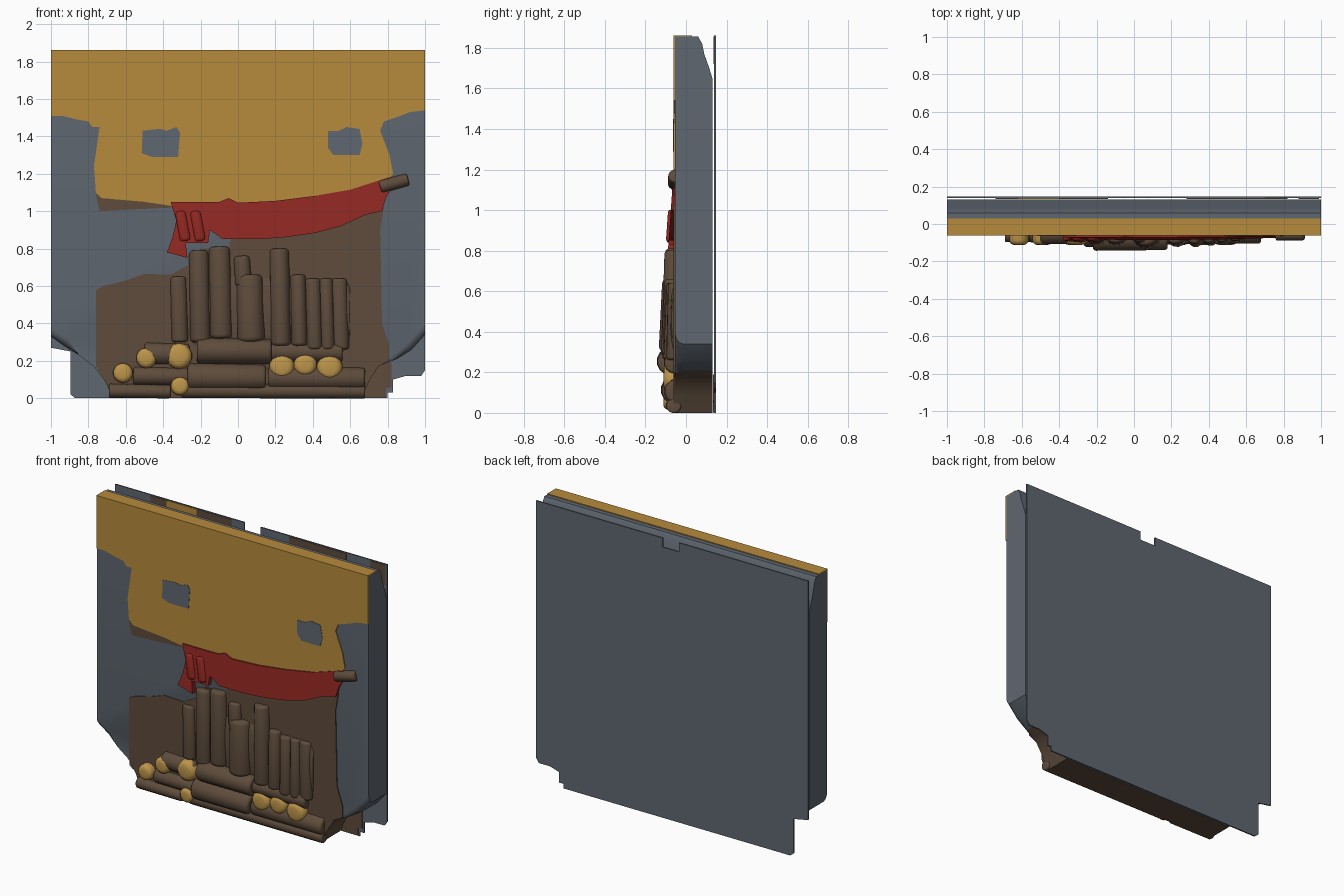
import bpy, bmesh, math
from mathutils import Vector

cube = bpy.data.objects.get("Cube")
if cube:
    bpy.data.objects.remove(cube, do_unlink=True)


def material(name, rgb):
    mat = bpy.data.materials.new(name)
    mat.use_nodes = True
    mat.diffuse_color = (*rgb, 1)
    mat.node_tree.nodes["Principled BSDF"].inputs["Base Color"].default_value = (*rgb, 1)
    return mat


slate = material("slate grey", (.115, .137, .165))
gold = material("thatch gold", (.47, .26, .045))
pale = material("cut wood gold", (.51, .3, .07))
brown = material("wood brown", (.112, .072, .045))
red = material("cloth red", (.29, .021, .016))


def finish(name, bm, mats, smooth=True):
    bmesh.ops.recalc_face_normals(bm, faces=bm.faces)
    mesh = bpy.data.meshes.new(name)
    bm.to_mesh(mesh)
    bm.free()
    for mat in mats:
        mesh.materials.append(mat)
    if smooth:
        mesh.shade_smooth()
        mesh.set_sharp_from_angle(angle=math.radians(40))
    obj = bpy.data.objects.new(name, mesh)
    bpy.context.collection.objects.link(obj)
    return obj


def extrude_outline(points, offset):
    """Closed outline of 3D points pushed along an offset."""
    bm = bmesh.new()
    face = bm.faces.new([bm.verts.new(p) for p in points])
    moved = bmesh.ops.extrude_face_region(bm, geom=[face], use_keep_orig=True)["geom"]
    for v in moved:
        if isinstance(v, bmesh.types.BMVert):
            v.co += Vector(offset)
    return bm


def panel(name, outline, front, back, mat, lean=0):
    """Flat piece facing the front; lean pushes its lower end forward."""
    bm = extrude_outline([(x, back, z) for x, z in outline], (0, front - back, 0))
    top = max(z for x, z in outline)
    for v in bm.verts:
        if abs(v.co.y - front) < .0001:
            v.co.y -= lean * (top - v.co.z)
    return finish(name, bm, [mat], False)


def log(name, start, end, radius, mat, depth=1.0, soft=.3):
    """Rounded log between two points; depth scales its thickness in y."""
    start, end = Vector(start), Vector(end)
    axis = end - start
    bm = bmesh.new()
    bmesh.ops.create_cone(bm, cap_ends=True, segments=14, radius1=radius,
                          radius2=radius * .94, depth=axis.length)
    rims = [e for e in bm.edges if abs(e.verts[0].co.z - e.verts[1].co.z) < .001]
    bmesh.ops.bevel(bm, geom=rims, offset=radius * soft, segments=3,
                    profile=.5, affect='EDGES')
    turn = axis.to_track_quat('Z', 'Y').to_matrix()
    middle = (start + end) / 2
    for v in bm.verts:
        v.co = turn @ v.co
        v.co.y *= depth
        v.co += middle
    return finish(name, bm, [mat])


# Main slab, with softened lower corners and a wooden underside
slab_outline = [(-1, 1.65), (-1, .33), (-.93, .28), (-.85, .23), (-.77, .17),
                (-.71, .09), (-.67, 0), (.66, 0), (.7, .09), (.75, .17),
                (.85, .21), (.93, .26), (1, .34), (1, 1.65)]
bm = extrude_outline([(x, .13, z) for x, z in slab_outline], (0, -.185, 0))
corner_edges = [e for e in bm.edges
                if all(v.co.y < 0 and abs(v.co.x) > .8 and v.co.z < .4 for v in e.verts)]
bmesh.ops.bevel(bm, geom=corner_edges, offset=.04, segments=3, profile=.5, affect='EDGES')
for f in bm.faces:
    c = f.calc_center_median()
    if c.z < .2 and c.x > -.75:
        f.material_index = 1
finish("main_slab", bm, [slate, brown])

# Upper slab, sloping away at the back
header = [(-.055, 1.65), (-.055, 1.856), (.06, 1.856), (.08, 1.82),
          (.09, 1.77), (.115, 1.7), (.13, 1.65)]
finish("upper_slab", extrude_outline([(-1, y, z) for y, z in header], (2, 0, 0)), [slate])

# Back plate with a top notch and stepped lower corners
panel("back_plate", [(-1, 1.86), (-1, .27), (-.895, .25), (-.895, .02), (-.87, 0),
                     (.8, 0), (.8, .03), (.83, .03), (.83, .1), (.9, .12), (.98, .12),
                     (1, .15), (1, 1.86), (.07, 1.86), (.07, 1.8), (-.05, 1.8),
                     (-.05, 1.86)], .138, .147, slate)
panel("plate_brown_corner", [(.6, .003), (.79, .003), (.79, .05), (.82, .06),
                             (.82, .19), (.6, .19)], .134, .139, brown)
for left, right, mat in ((-.74, -.62, brown), (-.62, -.4, gold), (-.4, -.14, brown),
                         (.28, .7, brown), (.88, .99, brown)):
    panel("plate_top_patch", [(left, 1.72), (right, 1.72), (right, 1.855), (left, 1.855)],
          .135, .139, mat)

# Thatch coat on the front and top
panel("thatch_front", [(-1, 1.86), (-1, 1.51), (-.94, 1.51), (-.86, 1.49), (-.8, 1.48),
                       (-.78, 1.45), (-.74, 1.45), (-.75, 1.38), (-.77, 1.24), (-.76, 1.1),
                       (-.73, 1.07), (-.5, 1.05), (-.3, 1.02), (.1, 1.03), (.6, 1.09),
                       (.8, 1.17), (.83, 1.2), (.81, 1.3), (.76, 1.43), (.78, 1.48),
                       (.87, 1.51), (.92, 1.53), (1, 1.54), (1, 1.86)],
      -.061, -.053, gold)
panel("thatch_top", [(-1, 1.854), (1, 1.854), (1, 1.862), (-1, 1.862)], -.061, .03, gold)

# Window openings
for name, outline in (
        ("right_window", [(-.51, 1.43), (-.515, 1.31), (-.46, 1.29), (-.32, 1.29),
                          (-.31, 1.42), (-.33, 1.45), (-.38, 1.43), (-.42, 1.44)]),
        ("left_window", [(.48, 1.43), (.48, 1.34), (.51, 1.3), (.65, 1.3),
                         (.665, 1.36), (.65, 1.44), (.58, 1.45), (.54, 1.43)])):
    panel(name, outline, -.063, -.059, slate)

# Timber wall and eave beam
panel("timber_wall", [(-.76, .58), (-.72, .6), (-.6, .63), (-.5, .665), (-.36, .66),
                      (-.25, .72), (-.2, .8), (-.05, .8), (0, 1), (.78, 1.02),
                      (.76, .9), (.77, .4), (.81, .28), (.81, .2), (.75, .17),
                      (.7, .09), (.66, 0), (-.67, 0), (-.71, .09), (-.76, .17)],
      -.061, -.053, brown)
panel("eave_beam", [(-.76, 1.09), (-.74, 1), (-.55, 1.01), (-.34, 1.02), (-.34, 1.05)],
      -.06, -.053, brown)

# Cloth awning with a hanging tail and its pole
panel("cloth_awning", [(-.36, 1.05), (-.1, 1.05), (-.05, 1.07), (0, 1.045), (.2, 1.055),
                       (.4, 1.08), (.6, 1.115), (.82, 1.185), (.82, 1.12), (.79, 1.07),
                       (.77, 1), (.68, .98), (.55, .92), (.42, .885), (.25, .86),
                       (.1, .85), (-.08, .85), (-.15, .9), (-.3, .85)],
      -.062, -.053, red, lean=.07)
panel("cloth_tail", [(-.35, 1.04), (-.25, 1.02), (-.2, .93), (-.15, .9), (-.16, .83),
                     (-.28, .83), (-.27, .75), (-.38, .78), (-.35, .86), (-.33, .95)],
      -.068, -.055, red, lean=.09)
for x in (-.28, -.2):
    log("cloth_fold", (x, -.085, .84), (x - .03, -.068, 1.0), .03, red, .6, .6)
log("awning_pole", (.76, -.055, 1.13), (.91, -.055, 1.17), .035, brown)

# Upright stakes: x, bottom, top, half width, forward reach
for x, low, high, width, reach in (
        (-.31, .3, .65, .045, .035), (-.2, .3, .79, .055, .05), (-.09, .32, .81, .06, .05),
        (.07, .3, .66, .075, .065), (.03, .6, .76, .045, .04), (.23, .28, .8, .055, .055),
        (.33, .28, .66, .045, .055), (.41, .26, .64, .045, .05), (.48, .26, .64, .04, .045),
        (.55, .26, .64, .045, .035)):
    log("upright_stake", (x, -.055 - reach * .25, low), (x - .01, -.055, high),
        width, brown, reach / width, .35)

# Wall hump behind the stakes
log("stake_backing", (-.25, -.055, .46), (.6, -.055, .46), .2, brown, .13, .3)

# Lying logs: start x, end x, height, radius, centre depth
for start, end, z, radius, y in (
        (-.22, .18, .255, .07, -.075), (-.27, .15, .115, .075, -.05),
        (-.69, -.36, .04, .038, -.06), (-.56, -.24, .12, .05, -.05),
        (-.5, -.26, .24, .06, -.05), (.16, .68, .11, .065, -.045),
        (-.3, .68, .04, .039, -.06), (.16, .56, .25, .055, -.055)):
    log("lying_log", (start, y, z), (end, y, z - .005), radius, brown, soft=.25)

# Cut log ends facing the front
for x, z, radius in ((-.615, .135, .055), (-.49, .215, .057), (-.315, .225, .072),
                     (-.31, .065, .052), (.235, .17, .07), (.36, .18, .065),
                     (.49, .165, .072)):
    log("log_end", (x, -.01, z), (x, -.112, z), radius, pale, soft=.45)
